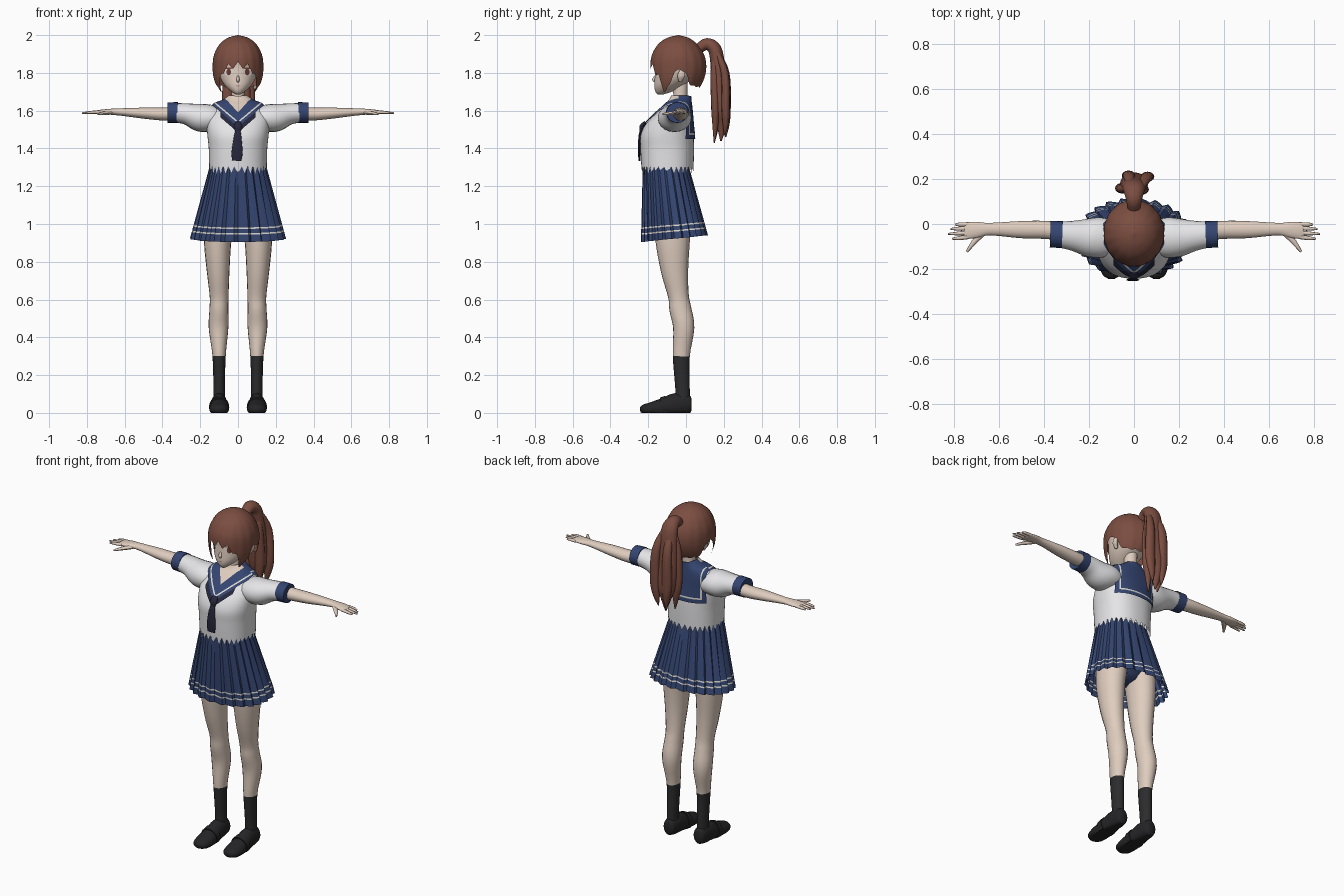
import bpy, bmesh, math
from mathutils import Vector

cube = bpy.data.objects.get("Cube")
if cube:
    bpy.data.objects.remove(cube)


def material(name, *rgb):
    m = bpy.data.materials.new(name)
    m.use_nodes = True
    m.diffuse_color = (*rgb, 1)
    m.node_tree.nodes["Principled BSDF"].inputs["Base Color"].default_value = (*rgb, 1)
    return m


SKIN = material("skin", .74, .61, .52)
HAIR = material("brown_hair", .2, .075, .052)
WHITE = material("shirt_white", .84, .84, .86)
NAVY = material("navy_cloth", .035, .06, .165)
SCARF = material("dark_scarf", .02, .02, .045)
SOCK = material("black_sock", .025, .025, .027)
SHOE = material("black_shoe", .018, .018, .02)
STRIPE = material("pale_stripe", .7, .68, .64)
IRIS = material("eye_brown", .16, .045, .03)
LIP = material("lip_pink", .5, .25, .22)


def finish(name, bm, mats, mirror=False, angle=50):
    """Turn a bmesh into a shaded object, mirrored across x if asked."""
    me = bpy.data.meshes.new(name)
    bm.to_mesh(me)
    bm.free()
    for m in mats:
        me.materials.append(m)
    me.shade_smooth()
    me.set_sharp_from_angle(angle=math.radians(angle))
    ob = bpy.data.objects.new(name, me)
    bpy.context.collection.objects.link(ob)
    if mirror:
        ob.modifiers.new("mirror", 'MIRROR').use_mirror_merge = False
    return ob


def sample(rows, t):
    """Smooth interpolation in a table whose first column is the key."""
    n = len(rows)
    i = max(j for j in range(n - 1) if j == 0 or rows[j][0] <= t)
    a, b = rows[i], rows[i + 1]
    h = b[0] - a[0]
    u = min(max((t - a[0]) / h, 0), 1)

    def slope(j, k):
        lo, hi = rows[max(j - 1, 0)], rows[min(j + 1, n - 1)]
        return (hi[k] - lo[k]) / (hi[0] - lo[0]) * h
    return [a[k] + u * slope(i, k) + u * u * (3 * (b[k] - a[k]) - 2 * slope(i, k) - slope(i + 1, k))
            + u ** 3 * (2 * (a[k] - b[k]) + slope(i, k) + slope(i + 1, k)) for k in range(1, len(a))]


def loft(rings, rule=None, caps=(True, True)):
    """Bridge equal closed rings of points; rule(ring, column) picks the material."""
    bm = bmesh.new()
    vs = [[bm.verts.new(p) for p in r] for r in rings]
    n = len(vs[0])
    for i in range(len(vs) - 1):
        for j in range(n):
            k = (j + 1) % n
            f = bm.faces.new((vs[i][j], vs[i][k], vs[i + 1][k], vs[i + 1][j]))
            f.material_index = rule(i, j) if rule else 0
    for cap, ring, step in zip(caps, (vs[0], vs[-1]), (0, len(vs))):
        if cap:
            bm.faces.new(ring).material_index = rule(step, 0) if rule else 0
    bmesh.ops.recalc_face_normals(bm, faces=bm.faces)
    return bm


def oval(z, rx, yf, yb, n, power=2.0):
    """Horizontal ring, starting at the front, between yf and yb."""
    pts = []
    for j in range(n):
        a = math.tau * j / n
        s, c = math.sin(a), -math.cos(a)
        s, c = (math.copysign(abs(v) ** (2 / power), v) for v in (s, c))
        pts.append(Vector((rx * s, (yf + yb) / 2 + (yb - yf) / 2 * c, z)))
    return pts


def tube(name, sections, ref, mats, rule=None, mirror=False, n=20, steps=4, floor=None):
    """Sweep an oval along sections of (x, y, z, radius along ref, other radius)."""
    rows = [(i, *s) for i, s in enumerate(sections)]
    path = [sample(rows, i / steps) for i in range((len(rows) - 1) * steps + 1)]
    rings = []
    for i, p in enumerate(path):
        t = Vector(path[min(i + 1, len(path) - 1)][:3]) - Vector(path[max(i - 1, 0)][:3])
        t.normalize()
        a = (Vector(ref) - t * t.dot(Vector(ref))).normalized()
        b = t.cross(a)
        ring = [Vector(p[:3]) + a * p[3] * math.cos(w) + b * p[4] * math.sin(w)
                for w in (math.tau * j / n for j in range(n))]
        if floor is not None:
            for q in ring:
                q.z = max(q.z, floor)
        rings.append(ring)
    return finish(name, loft(rings, rule), mats, mirror)


X, Y = (1, 0, 0), (0, 1, 0)

# Legs with socks, shoes
tube("leg", [(.1, -.02, .05, .032, .04), (.1, -.018, .12, .03, .038), (.1, -.025, .3, .035, .045),
             (.103, -.012, .45, .052, .056), (.101, -.03, .55, .05, .058), (.1, -.04, .62, .05, .055),
             (.105, -.06, .75, .06, .072), (.108, -.07, .9, .072, .09), (.1, -.07, 1.03, .08, .1)],
     X, [SOCK, SKIN], lambda i, j: int(i >= 8), True)
tube("shoe", [(.1, .03, .045, .025, .03), (.1, .015, .045, .036, .05), (.1, -.05, .045, .043, .06),
              (.1, -.11, .03, .048, .052), (.1, -.18, .02, .052, .038), (.1, -.225, .018, .04, .026),
              (.1, -.243, .016, .015, .012)], X, [SHOE], mirror=True, floor=0)
tube("shoe_strap", [(.1, -.1, .035, .052, .056), (.1, -.13, .03, .054, .051)], X, [SHOE], mirror=True, floor=0)
tube("hips", [(0, -.07, .97, .06, .05), (0, -.08, 1.03, .16, .1), (0, -.09, 1.15, .15, .1),
              (0, -.1, 1.28, .13, .09)], X, [NAVY])

# Pleated skirt with two hem stripes
levels = [0, .25, .5, .7, .81, .83, .885, .905, 1]
rings = []
for s in levels:
    ring = oval(0, .145 + .093 * s, -.225 + .003 * s, .01 + .09 * s, 96, 2.2)
    mid = Vector((0, -.1 + .04 * s, 0))
    for j, p in enumerate(ring):
        back = (1 - math.cos(math.tau * j / 96)) / 2
        p += (p - mid).normalized() * (.004 + .013 * s) * (0, .4, .75, 1)[j % 4]
        p.z = 1.31 - s * (.405 - .035 * back)
    rings.append(ring)
finish("skirt", loft(rings, lambda i, j: int(i in (4, 6)), (False, False)), [NAVY, STRIPE], angle=25)

# Shirt body with a jagged hem
body = [(1.28, .152, -.235, .04), (1.4, .155, -.241, .042), (1.47, .162, -.24, .04), (1.53, .166, -.212, .034),
        (1.58, .168, -.165, .03), (1.61, .155, -.13, .027), (1.635, .12, -.105, .024), (1.65, .08, -.085, .022),
        (1.675, .043, -.072, .02)]
rings = [oval(1.28 + .395 * i / 30, *sample(body, 1.28 + .395 * i / 30), 64, 2.3) for i in range(31)]
for j, p in enumerate(rings[0]):
    p.z += .024 if j % 2 else -.012
rings[1] = oval(1.31, *sample(body, 1.31), 64, 2.3)
rings[2] = oval(1.318, *sample(body, 1.318), 64, 2.3)
shirt = loft(rings, caps=(False, False))

# Sailor collar cut from the shirt surface, with stripes, neckline and scarf edge
collar = shirt.copy()
finish("shirt", shirt, [WHITE])
SLOPE, SHOULDER = .85, -.04
planes = [((0, SHOULDER, 0), Y), ((0, 0, 1.585), (-1.1, 0, 1))]
planes += [((0, 0, 1.51 + d), (-SLOPE, 0, 1)) for d in (-.028, 0, .018, .028)]
planes += [((x, 0, 0), X) for x in (.09, .105, .112, .13)]
planes += [((0, 0, z), (0, 0, 1)) for z in (1.45, 1.472, 1.481)]
bmesh.ops.bisect_plane(collar, geom=collar.verts[:] + collar.edges[:] + collar.faces[:],
                       plane_co=(0, 0, 0), plane_no=X, clear_inner=True)
for co, no in planes:
    bmesh.ops.bisect_plane(collar, geom=collar.verts[:] + collar.edges[:] + collar.faces[:],
                           plane_co=co, plane_no=no)


def collar_part(c):
    if c.x > .13:
        return None
    if c.y > SHOULDER:
        if c.z < 1.45:
            return None
        striped = 1.472 < c.z < 1.481 and c.x < .112 or .105 < c.x < .112 and c.z > 1.472
        return int(striped)
    d = c.z - 1.51 - SLOPE * c.x
    if c.z > 1.585 + 1.1 * c.x:
        return 2
    if d < 0:
        return 3 if d > -.028 and c.x < .09 else None
    return int(.018 < d < .028)


collar.normal_update()
doomed = []
for f in collar.faces:
    part = collar_part(f.calc_center_median())
    if part is None:
        doomed.append(f)
    else:
        f.material_index = part
for v in collar.verts:
    side = v.co.x
    v.co += v.normal * .008
    if side < .0001:
        v.co.x = 0
bmesh.ops.delete(collar, geom=doomed, context='FACES')
finish("sailor_collar", collar, [NAVY, STRIPE, SKIN, SCARF], True)
tube("scarf_knot", [(0, -.215, 1.54, .014, .008), (0, -.232, 1.515, .022, .014), (0, -.238, 1.49, .014, .008)],
     X, [SCARF])
tube("scarf_tail", [(0, -.236, 1.5, .012, .007), (-.002, -.246, 1.46, .02, .006), (-.005, -.248, 1.38, .029, .006),
                    (-.007, -.246, 1.335, .024, .005)], X, [SCARF])

# Sleeves, cuffs, arms
tube("sleeve", [(.08, -.06, 1.55, .07, .055), (.14, -.06, 1.56, .088, .07), (.2, -.06, 1.563, .085, .074),
                (.27, -.052, 1.582, .067, .057), (.34, -.046, 1.59, .056, .05)], Y, [WHITE], mirror=True)
tube("cuff", [(.318, -.047, 1.59, .06, .055), (.372, -.045, 1.59, .059, .054)], Y, [NAVY], mirror=True)
tube("arm", [(.3, -.035, 1.585, .04, .038), (.4, -.026, 1.582, .04, .034), (.5, -.025, 1.587, .038, .029),
             (.6, -.023, 1.592, .03, .021), (.655, -.023, 1.594, .028, .017), (.7, -.026, 1.594, .036, .014),
             (.745, -.03, 1.592, .036, .01), (.755, -.03, 1.592, .03, .006)], Y, [SKIN], mirror=True)
for label, y, tip in (("index", -.057, .808), ("middle", -.038, .826), ("ring", -.019, .815), ("little", -.002, .795)):
    tube(label + "_finger", [(.735, y, 1.592, .01, .009), (.775, y * 1.1, 1.591, .009, .008),
                             (tip, y * 1.15, 1.587, .004, .004)], Y, [SKIN], mirror=True, n=8)
tube("thumb", [(.672, -.04, 1.59, .014, .011), (.71, -.08, 1.586, .012, .01), (.742, -.123, 1.582, .005, .005)],
     X, [SKIN], mirror=True, n=8)

# Neck, head, ears, nose
tube("neck", [(0, -.03, 1.6, .045, .042), (0, -.03, 1.65, .036, .037), (0, -.03, 1.78, .037, .04)], X, [SKIN])
face = [(1.686, .012, -.15, -.12), (1.7, .034, -.162, -.075), (1.73, .067, -.168, -.02), (1.77, .092, -.166, .035),
        (1.82, .105, -.163, .07), (1.88, .11, -.162, .08), (1.95, .075, -.125, .04)]
zs = [1.686 + .264 * i / 24 for i in range(25)]
finish("head", loft([oval(z, *sample(face, z), 48) for z in zs]), [SKIN])
tube("ear", [(.1, -.03, 1.755, .006, .01), (.112, -.026, 1.785, .01, .02), (.114, -.018, 1.812, .006, .014)],
     X, [SKIN], mirror=True, n=10)
tube("nose", [(0, -.162, 1.785, .004, .004), (0, -.17, 1.765, .009, .01), (0, -.164, 1.752, .006, .004)],
     X, [SKIN], n=10)


def face_plate(name, x, z, rx, rz, mat, lift, mirror=True):
    """Thin oval plate lying on the front of the head."""
    bm = bmesh.new()
    for k in range(20):
        px, pz = x + rx * math.cos(math.tau * k / 20), z + rz * math.sin(math.tau * k / 20)
        w, yf, yb = sample(face, pz)
        bm.verts.new((px, (yf + yb) / 2 - (yb - yf) / 2 * math.sqrt(1 - (px / w) ** 2) - lift, pz))
    bm.verts.ensure_lookup_table()
    bm.faces.new(bm.verts[:])
    finish(name, bm, [mat], mirror)


face_plate("eye_white", .05, 1.805, .025, .019, WHITE, .002)
face_plate("iris", .049, 1.805, .012, .018, IRIS, .004)
face_plate("upper_lash", .051, 1.825, .027, .004, HAIR, .005)
face_plate("mouth", 0, 1.731, .014, .002, LIP, .002, False)

# Bobbed hair: each column runs from the crown to its own length
shell = [(0, 2, .002, -.042, -.038), (1, 1.985, .055, -.1, .015), (2, 1.95, .1, -.15, .062),
         (3, 1.89, .13, -.184, .1), (4, 1.82, .136, -.19, .109), (5, 1.75, .127, -.182, .09), (6, 1.69, .1, -.165, .05)]
length = [(0, 3.9), (30, 4.2), (45, 4.9), (60, 6), (72, 5.5), (82, 4.3), (105, 4.3), (120, 5.2), (180, 5.5)]
COLS, ROWS = 96, 24
rings = [[None] * COLS for _ in range(ROWS + 1)]
for j in range(COLS):
    turn = abs((j * 360 / COLS + 180) % 360 - 180)
    end = sample(length, turn)[0] - (.45 if turn < 80 else .12) * abs(j % 6 - 3) / 3
    for i in range(ROWS + 1):
        t = end * i / ROWS
        p = oval(*sample(shell, t), COLS)[j]
        lock = 1 - .016 * abs(j % 6 - 3) / 3 * min(t / 3, 1)
        rings[i][j] = Vector((p.x * lock, (p.y + .04) * lock - .04, p.z))
finish("hair", loft(rings, caps=(True, False)), [HAIR])

# Ponytail with loose strand ends
tube("ponytail", [(0, .07, 1.93, .028, .026), (0, .11, 1.952, .036, .032), (0, .152, 1.925, .048, .036),
                  (0, .168, 1.84, .056, .038), (0, .176, 1.72, .062, .042), (0, .185, 1.6, .058, .044),
                  (0, .19, 1.53, .035, .03), (.005, .185, 1.44, .004, .004)], X, [HAIR], n=24)
for x, y, z in ((-.045, .155, 1.45), (.05, .205, 1.47), (-.02, .21, 1.46), (.03, .15, 1.43)):
    tube("ponytail_strand", [(x * .5, .155, 1.93, .015, .012), (x * 1.1, y, 1.8, .026, .02),
                             (x * 1.2, y + .005, 1.62, .03, .022), (x, y + .005, 1.53, .02, .016),
                             (x * .8, y, z, .003, .003)], X, [HAIR], n=12)
